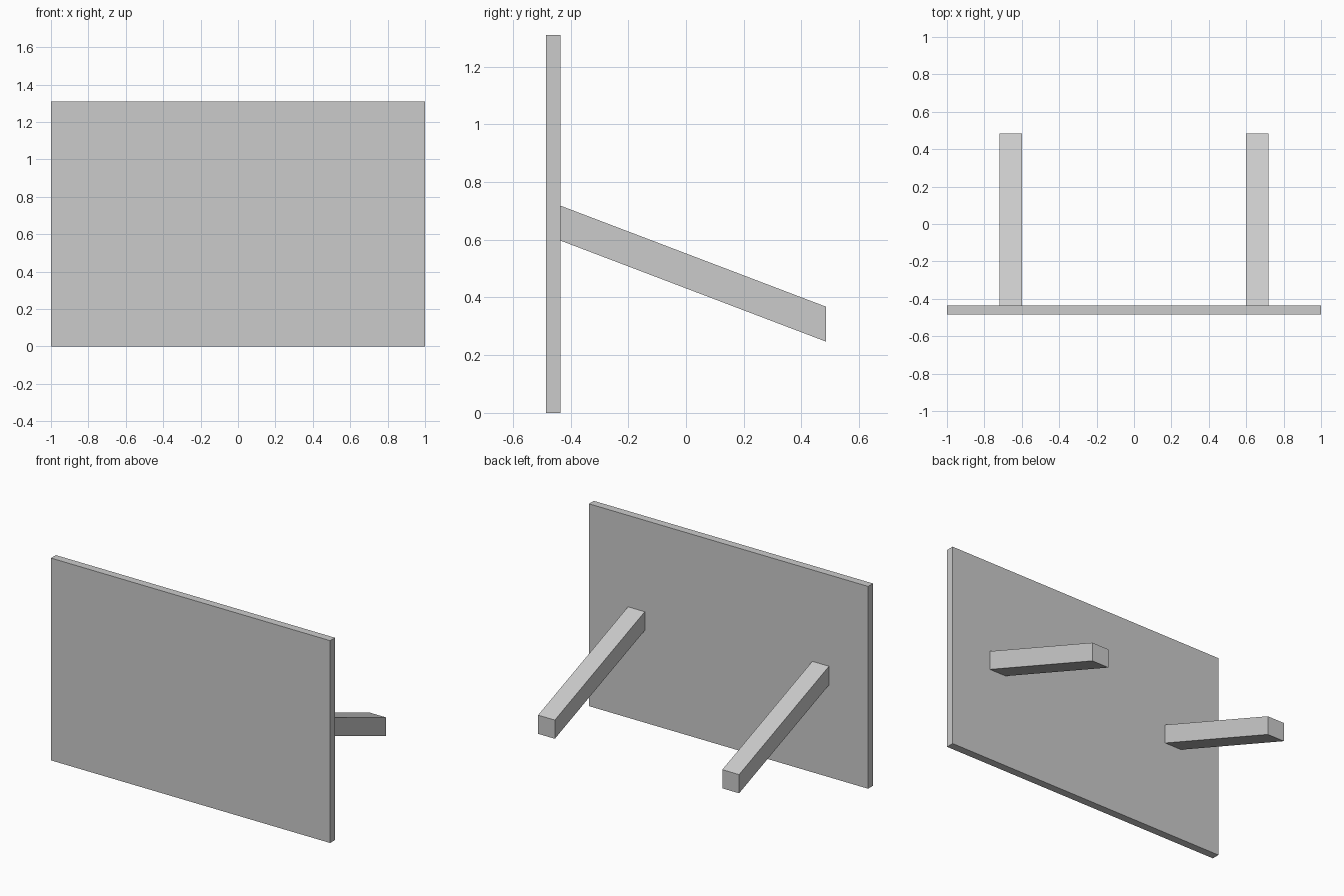
import bpy
import bmesh

cube = bpy.data.objects.get("Cube")
if cube:
    bpy.data.objects.remove(cube, do_unlink=True)

grey = bpy.data.materials.new("light_grey")
grey.use_nodes = True
grey.diffuse_color = (0.6, 0.6, 0.6, 1)
grey.node_tree.nodes["Principled BSDF"].inputs["Base Color"].default_value = (0.6, 0.6, 0.6, 1)


def extrude_profile(name, profile, x0, x1):
    """Extrude a side profile of (y, z) points from x0 to x1."""
    bm = bmesh.new()
    face = bm.faces.new([bm.verts.new((x0, y, z)) for y, z in profile])
    result = bmesh.ops.extrude_face_region(bm, geom=[face])
    moved = [v for v in result["geom"] if isinstance(v, bmesh.types.BMVert)]
    bmesh.ops.translate(bm, verts=moved, vec=(x1 - x0, 0, 0))
    bmesh.ops.recalc_face_normals(bm, faces=bm.faces)
    mesh = bpy.data.meshes.new(name)
    bm.to_mesh(mesh)
    bm.free()
    mesh.materials.append(grey)
    obj = bpy.data.objects.new(name, mesh)
    bpy.context.collection.objects.link(obj)
    return obj


FRONT, JOIN, BACK = -0.485, -0.435, 0.485

# Upright flat panel
extrude_profile("panel", [(FRONT, 0), (JOIN, 0), (JOIN, 1.31), (FRONT, 1.31)], -1, 1)

# Two sloping arms with vertical ends, behind the panel
arm = [(JOIN, 0.597), (BACK, 0.247), (BACK, 0.368), (JOIN, 0.718)]
for name, side in (("left_arm", 1), ("right_arm", -1)):
    extrude_profile(name, arm, side * 0.6, side * 0.72)
